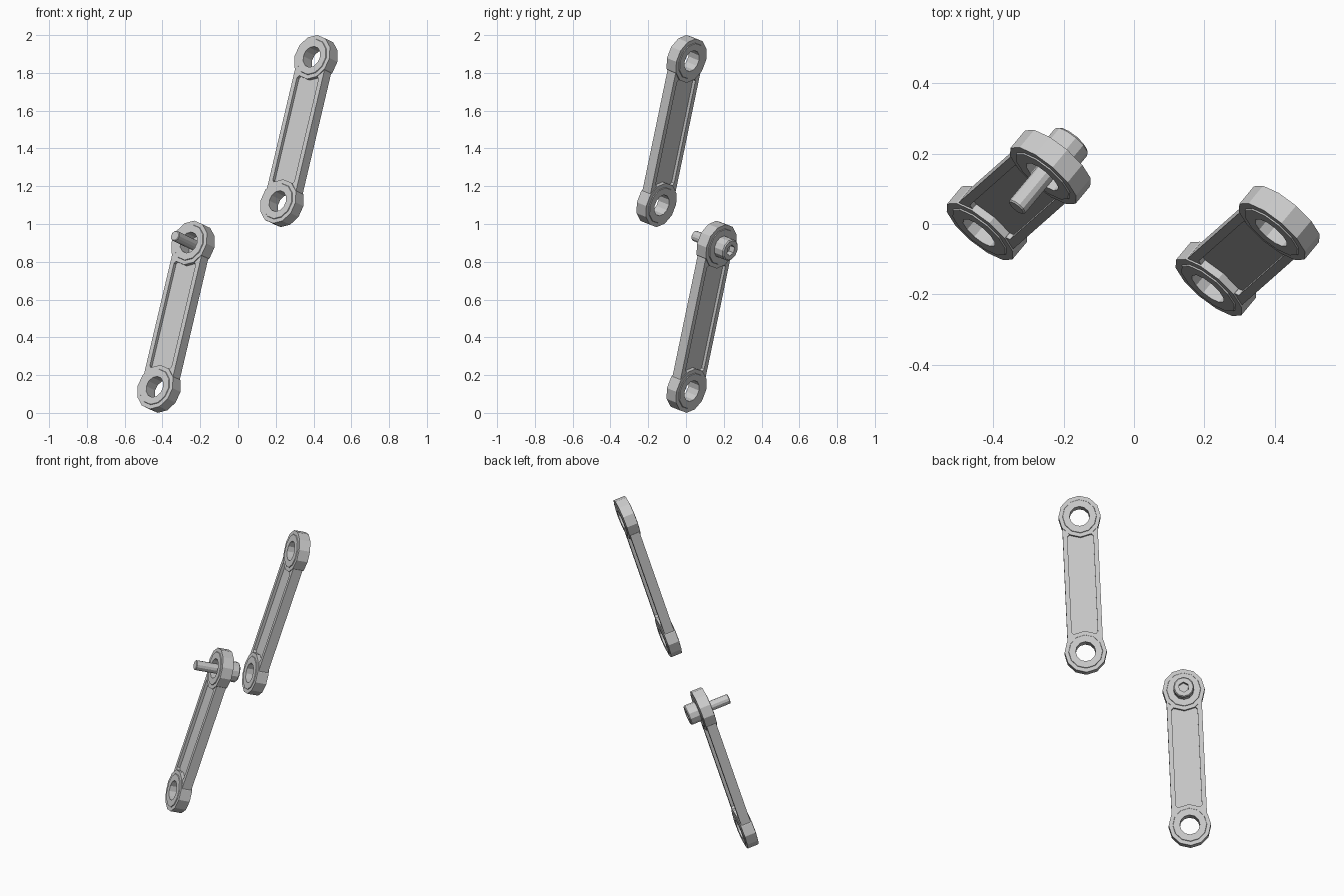
import bpy, bmesh, math
from mathutils import Vector, Matrix

if "Cube" in bpy.data.objects:
    bpy.data.objects.remove(bpy.data.objects["Cube"])

grey = bpy.data.materials.new("light grey metal")
grey.diffuse_color = (0.6, 0.6, 0.6, 1)
grey.use_nodes = True
grey.node_tree.nodes["Principled BSDF"].inputs["Base Color"].default_value = grey.diffuse_color

# Local frame of each link: Z along the arm, Y along the hole axis
Z = Vector((0.18, 0.159, 0.764))
LENGTH = Z.length
Z.normalize()
Y = Vector((0.612, 0.735, -0.290))
Y = (Y - Z * Y.dot(Z)).normalized()
X = Y.cross(Z)
LOWER = Vector((-0.418, 0.003, 0.127))
UPPER = LOWER + Vector((0.651, -0.159, 0.983))


def frame(origin):
    m = Matrix((X, Y, Z)).transposed().to_4x4()
    m.translation = origin
    return m


def finish(bm, name, origin):
    bmesh.ops.recalc_face_normals(bm, faces=bm.faces)
    me = bpy.data.meshes.new(name)
    bm.to_mesh(me)
    bm.free()
    me.materials.append(grey)
    ob = bpy.data.objects.new(name, me)
    ob.matrix_world = frame(origin)
    bpy.context.collection.objects.link(ob)
    return ob


def lathe(bm, profile, centre_z, n=12, closed=True):
    """Revolve (radius, y, hexagonal) points about the local Y axis."""
    rings = []
    for r, y, hexa in profile:
        ring = []
        for i in range(n):
            t = 2 * math.pi * i / n
            k = r * (math.cos(math.pi / 6) if hexa and i % 2 else 1)
            ring.append(bm.verts.new((k * math.sin(t), y, centre_z + k * math.cos(t))))
        rings.append(ring)
    count = len(rings)
    for j in range(count if closed else count - 1):
        a, b = rings[j], rings[(j + 1) % count]
        for i in range(n):
            bm.faces.new((a[i], a[(i + 1) % n], b[(i + 1) % n], b[i]))
    if not closed:
        bm.faces.new(rings[0])
        bm.faces.new(rings[-1])


def link(name, origin):
    # Bosses: drilled discs with a slightly raised ring on both faces
    half = [(0.058, 0.038, 0), (0.097, 0.038, 0), (0.099, 0.034, 0), (0.122, 0.034, 0)]
    profile = half + [(r, -y, h) for r, y, h in reversed(half)]
    bm = bmesh.new()
    for z in (0, LENGTH):
        lathe(bm, profile, z)
    finish(bm, name + "_bosses", origin)

    # Bar: box with a recessed panel with cut corners on both faces
    bm = bmesh.new()
    bmesh.ops.create_cube(bm, size=1)
    bmesh.ops.scale(bm, vec=(0.204, 0.058, LENGTH - 0.124), verts=bm.verts)
    sides = [f for f in bm.faces if abs(f.normal.y) > 0.9]
    bmesh.ops.inset_individual(bm, faces=sides, thickness=0.038)
    for f in sides:
        for v in f.verts:
            v.co.z *= 0.97
    floors = bmesh.ops.extrude_discrete_faces(bm, faces=sides)["faces"]
    for f in floors:
        for v in f.verts:
            v.co.y *= 0.011 / 0.029
    bmesh.ops.remove_doubles(bm, verts=bm.verts, dist=1e-5)
    corners = [e for e in bm.edges if abs(e.verts[0].co.x) < 0.08
               and (e.verts[0].co - e.verts[1].co).length < 0.03]
    bmesh.ops.bevel(bm, geom=corners, offset=0.018, segments=1, affect='EDGES')
    bmesh.ops.translate(bm, vec=(0, 0, LENGTH / 2), verts=bm.verts)
    finish(bm, name + "_bar", origin)


link("lower_link", LOWER)
link("upper_link", UPPER)

# Bolt: thin shank, round head and hexagonal socket
bm = bmesh.new()
lathe(bm, [(0.025, -0.158, 0), (0.029, -0.154, 0), (0.029, 0.036, 0),
           (0.060, 0.036, 0), (0.060, 0.097, 0), (0.054, 0.103, 0),
           (0.030, 0.103, 1), (0.030, 0.070, 1)], LENGTH, closed=False)
finish(bm, "bolt", LOWER)
